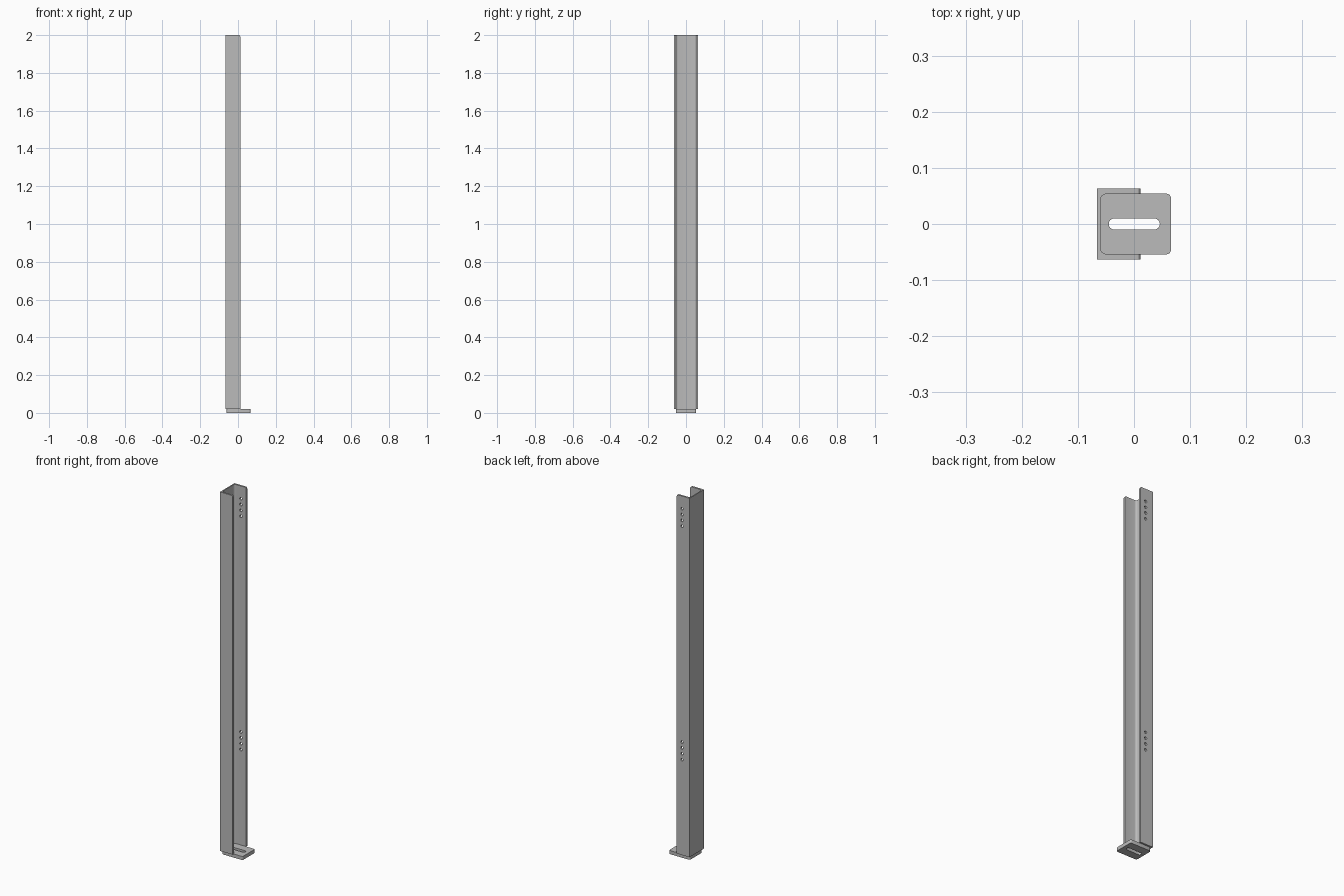
import bpy, bmesh
from math import cos, sin, pi

cube = bpy.data.objects.get("Cube")
if cube:
    bpy.data.objects.remove(cube, do_unlink=True)

steel = bpy.data.materials.new("grey steel")
steel.use_nodes = True
GREY = (0.5, 0.5, 0.5, 1)
steel.diffuse_color = GREY
steel.node_tree.nodes["Principled BSDF"].inputs["Base Color"].default_value = GREY


def arc(cx, cy, r, start, end, steps=4):
    """Points along an arc, angles in quarter turns."""
    angles = [(start + (end - start) * i / steps) * pi / 2 for i in range(steps + 1)]
    return [(cx + r * cos(a), cy + r * sin(a)) for a in angles]


def extrude(name, outline, z0, z1):
    """Prism from an xy outline."""
    bm = bmesh.new()
    face = bm.faces.new([bm.verts.new((x, y, z0)) for x, y in outline])
    top = bmesh.ops.extrude_face_region(bm, geom=[face])["geom"]
    bmesh.ops.translate(bm, vec=(0, 0, z1 - z0),
                        verts=[v for v in top if isinstance(v, bmesh.types.BMVert)])
    bmesh.ops.recalc_face_normals(bm, faces=bm.faces)
    mesh = bpy.data.meshes.new(name)
    bm.to_mesh(mesh)
    bm.free()
    mesh.materials.append(steel)
    obj = bpy.data.objects.new(name, mesh)
    bpy.context.collection.objects.link(obj)
    return obj


def cut(target, cutter):
    """Subtract the cutter and discard it."""
    mod = target.modifiers.new("cut", "BOOLEAN")
    mod.operation = "DIFFERENCE"
    mod.solver = "EXACT"
    mod.object = cutter
    bpy.context.view_layer.objects.active = target
    bpy.ops.object.modifier_apply(modifier=mod.name)
    bpy.data.objects.remove(cutter, do_unlink=True)


# Channel sizes
BACK, EDGE, HALF = -0.066, 0.012, 0.0635
INNER_X, INNER_Y, FILLET = -0.06, 0.0535, 0.011
BASE, TOP = 0.02, 2.0

# Upright channel: web plus two flanges, filleted inside
cx, cy = INNER_X + FILLET, INNER_Y - FILLET
outline = [(BACK, -HALF), (EDGE, -HALF), (EDGE, -INNER_Y)]
outline += arc(cx, -cy, FILLET, 3, 2) + arc(cx, cy, FILLET, 2, 1)
outline += [(EDGE, INNER_Y), (EDGE, HALF), (BACK, HALF)]
channel = extrude("upright_channel", outline, BASE, TOP)

# Rounded top corners on the free flange edges
bm = bmesh.new()
bm.from_mesh(channel.data)
corners = [e for e in bm.edges
           if all(v.co.z > TOP - 0.001 and v.co.x > EDGE - 0.001 for v in e.verts)]
bmesh.ops.bevel(bm, geom=corners, offset=0.008, segments=3, profile=0.5, affect="EDGES")
bm.to_mesh(channel.data)
bm.free()

# Two rows of four bolt holes through the rear flange
for row_top in (1.93, 0.643):
    for i in range(4):
        bpy.ops.mesh.primitive_cylinder_add(
            vertices=16, radius=0.0075, depth=0.04,
            location=(-0.02, HALF, row_top - 0.0323 * i), rotation=(pi / 2, 0, 0))
        hole = bpy.context.object
        hole.data.materials.append(steel)
        cut(channel, hole)

# Foot plate with rounded corners
px0, px1, py, r, rl = -0.061, 0.066, 0.054, 0.008, 0.011
plate = extrude("foot_plate",
                arc(px1 - r, py - r, r, 0, 1) + arc(px0 + rl, py - rl, rl, 1, 2)
                + arc(px0 + rl, rl - py, rl, 2, 3) + arc(px1 - r, r - py, r, 3, 4),
                0, BASE)

# Long slot through the plate
slot = extrude("slot_cutter",
               arc(0.036, 0, 0.01, -1, 1, 8) + arc(-0.035, 0, 0.01, 1, 3, 8),
               -0.01, BASE + 0.01)
cut(plate, slot)

# Smooth curved parts, keep edges sharp
bpy.ops.object.select_all(action="DESELECT")
for obj in (channel, plate):
    obj.select_set(True)
bpy.context.view_layer.objects.active = channel
bpy.ops.object.shade_smooth_by_angle()
